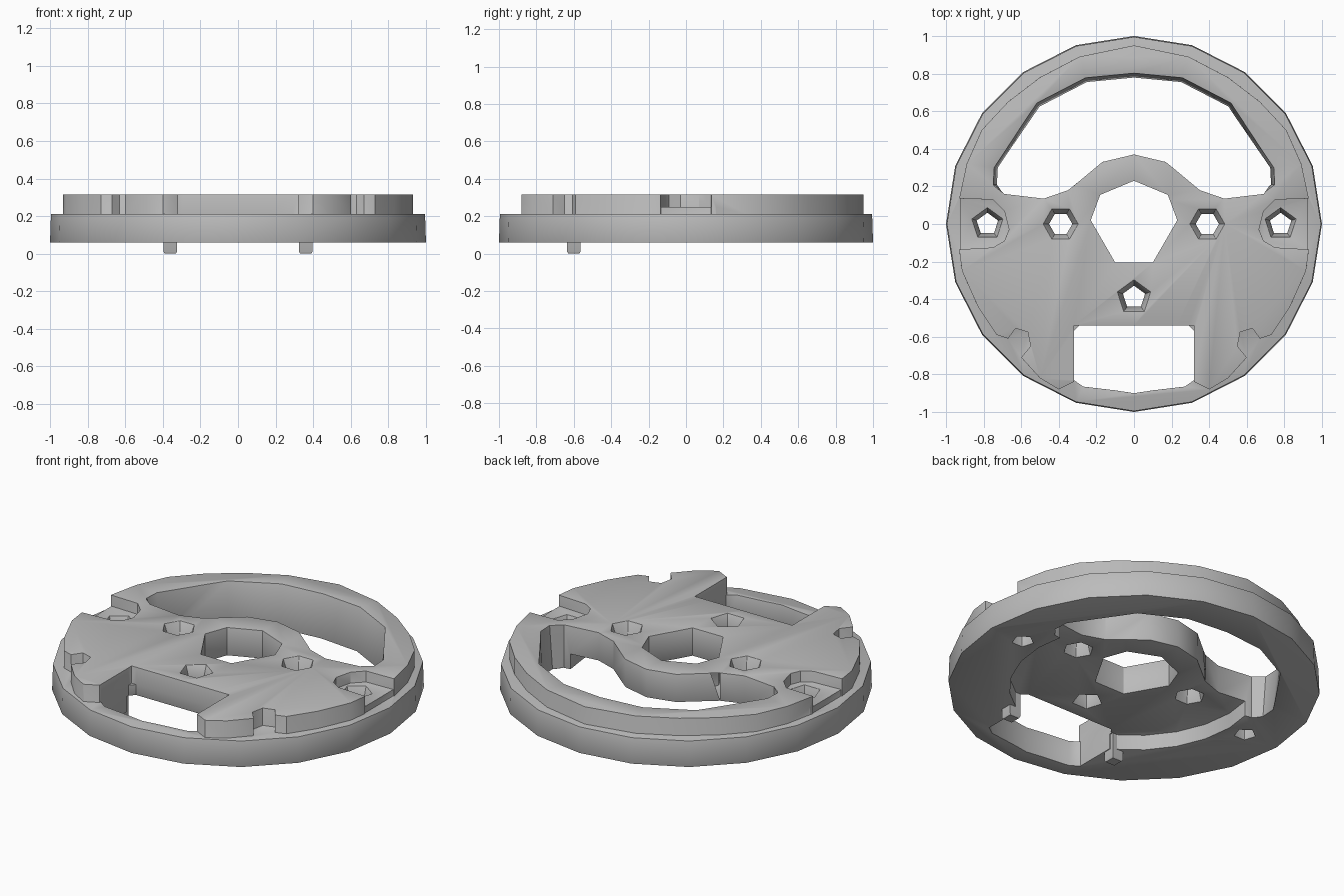
import bpy, bmesh, math
from mathutils import Vector

old = bpy.data.objects.get("Cube")
if old:
    bpy.data.objects.remove(old)

grey = bpy.data.materials.new("plain_grey")
grey.use_nodes = True
COLOUR = (0.5, 0.5, 0.5, 1)
grey.diffuse_color = COLOUR
grey.node_tree.nodes["Principled BSDF"].inputs["Base Color"].default_value = COLOUR


def mirrored(half):
    """Close a right-hand outline with its reflection across x = 0."""
    return half + [(-x, y) for x, y in reversed(half) if x > 1e-4]


def ngon(n, r, turn=90, at=(0, 0)):
    return [(at[0] + r * math.cos(math.radians(turn) + math.tau * i / n),
             at[1] + r * math.sin(math.radians(turn) + math.tau * i / n)) for i in range(n)]


def loft(name, layers):
    """Solid from matching outlines stacked at the given heights."""
    bm = bmesh.new()
    rings = [[bm.verts.new((x, y, z)) for x, y in pts] for pts, z in layers]
    for a, b in zip(rings, rings[1:]):
        for i in range(len(a)):
            j = (i + 1) % len(a)
            bm.faces.new((a[i], a[j], b[j], b[i]))
    bm.faces.new(rings[0])
    bm.faces.new(rings[-1])
    bmesh.ops.recalc_face_normals(bm, faces=bm.faces)
    mesh = bpy.data.meshes.new(name)
    bm.to_mesh(mesh)
    bm.free()
    mesh.materials.append(grey)
    ob = bpy.data.objects.new(name, mesh)
    bpy.context.collection.objects.link(ob)
    return ob


def apply(ob, mod):
    bpy.context.view_layer.objects.active = ob
    bpy.ops.object.modifier_apply(modifier=mod.name)


def combine(ob, other, operation):
    mod = ob.modifiers.new("combine", 'BOOLEAN')
    mod.operation, mod.solver, mod.object = operation, 'EXACT', other
    apply(ob, mod)
    bpy.data.objects.remove(other)


# Base rim
BASE, RIM, PAD, TOP = 0.06, 0.212, 0.25, 0.315
body = loft("wheel_body", [(ngon(20, 1), BASE), (ngon(20, 0.995), RIM)])

# Raised face plate with side and front notches, open at the front
plate_half = [(0, .95), (.29, .89), (.5, .78), (.67, .65), (.81, .5), (.89, .32), (.93, .135),
              (.75, .13), (.69, .07), (.665, -.03), (.69, -.09), (.75, -.125), (.93, -.135),
              (.915, -.25), (.83, -.44), (.73, -.59), (.67, -.61), (.63, -.555), (.565, -.575),
              (.55, -.65), (.6, -.71), (.5, -.82), (.4, -.88), (.32, -.84), (.32, -.54)]
plate_pts = mirrored(plate_half)
plate = loft("face_plate", [(plate_pts, 0.18), (plate_pts, TOP)])
combine(body, plate, 'UNION')

# Low pads in the side notches
for s in (-1, 1):
    pad_pts = [(s * .6, -.16), (s * .925, -.16), (s * .925, .16), (s * .6, .16)]
    combine(body, loft("side_pad", [(pad_pts, 0.17), (pad_pts, PAD)]), 'UNION')

# Large back window and front window
window_half = [(0, .81), (.26, .785), (.52, .65), (.75, .3), (.755, .21), (.69, .16),
               (.48, .135), (.35, .18), (.17, .33), (0, .37)]
window_low = [(x * (.96 if y > .2 else 1), y * (.955 if y > .5 else 1)) for x, y in window_half]
combine(body, loft("back_window", [(mirrored(window_low), 0), (mirrored(window_half), 0.4)]), 'DIFFERENCE')
front_pts = mirrored([(0, -.54), (.29, -.54), (.32, -.57), (.32, -.83), (.27, -.865), (.1, -.885), (0, -.9)])
combine(body, loft("front_window", [(front_pts, 0), (front_pts, 0.4)]), 'DIFFERENCE')

# Round recess in the underside
combine(body, loft("under_recess", [(ngon(24, .67), 0), (ngon(24, .67), 0.15)]), 'DIFFERENCE')

# Centre bore
bore = mirrored([(0, .23), (.18, .155), (.23, .02), (.1, -.205)])
combine(body, loft("centre_bore", [(bore, 0), (bore, 0.4)]), 'DIFFERENCE')

# Funnel-shaped bolt holes in the hub, and tapered holes in the pads
for x, y, n, turn in ((-.39, 0, 6, 0), (.39, 0, 6, 0), (0, -.39, 5, 90)):
    hole = [(ngon(n, r, turn, (x, y)), z) for r, z in ((.085, .14), (.062, .23), (.095, .32))]
    combine(body, loft("hub_hole", hole), 'DIFFERENCE')
for x in (-.78, .78):
    hole = [(ngon(5, r, 90, (x, 0)), z) for r, z in ((.06, 0), (.06, .16), (.09, .26))]
    combine(body, loft("pad_hole", hole), 'DIFFERENCE')

# Softened edges
bevel = body.modifiers.new("soft_edges", 'BEVEL')
bevel.width, bevel.segments, bevel.angle_limit = 0.01, 2, math.radians(50)
apply(body, bevel)

# Two locating pegs below
pegs = []
for side, x in (("right", -.36), ("left", .36)):
    low, high = (ngon(4, r, 45, (x, -.6)) for r in (.042, .05))
    pegs.append(loft(side + "_peg", [(low, 0), (high, 0.01), (high, 0.17)]))

bpy.ops.object.select_all(action='DESELECT')
for ob in [body] + pegs:
    ob.select_set(True)
bpy.context.view_layer.objects.active = body
bpy.ops.object.shade_smooth_by_angle(angle=math.radians(30))
